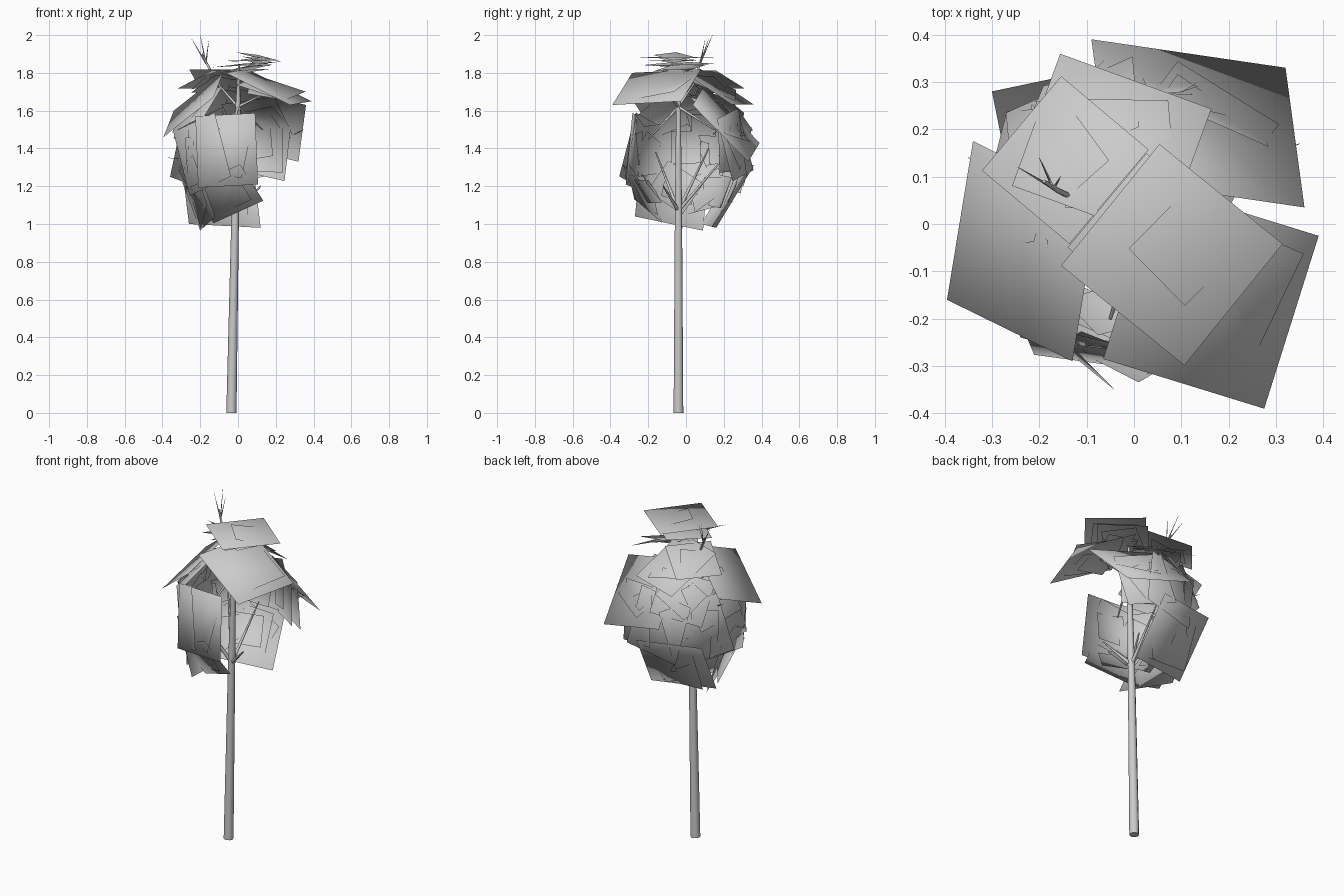
import bpy, math, random
from mathutils import Vector, Matrix

if "Cube" in bpy.data.objects:
    bpy.data.objects.remove(bpy.data.objects["Cube"])

random.seed(11)
R = math.radians
mat = bpy.data.materials.new("light grey")
mat.diffuse_color = (0.6, 0.6, 0.6, 1)
mat.use_nodes = True
mat.node_tree.nodes["Principled BSDF"].inputs["Base Color"].default_value = mat.diffuse_color
CROWN = Vector((0, 0, 1.4))


def add_mesh(name, verts, faces):
    me = bpy.data.meshes.new(name)
    me.from_pydata(verts, [], faces)
    me.materials.append(mat)
    ob = bpy.data.objects.new(name, me)
    bpy.context.collection.objects.link(ob)
    return ob


def stick(name, pts, radii, sides=8):
    """Tapered tube along a path."""
    pts = [Vector(p) for p in pts]
    verts, faces = [], []
    for i, p in enumerate(pts):
        d = pts[min(i + 1, len(pts) - 1)] - pts[max(i - 1, 0)]
        q = Vector((0, 0, 1)).rotation_difference(d)
        for k in range(sides):
            a = 2 * math.pi * k / sides
            verts.append(p + q @ Vector((math.cos(a), math.sin(a), 0)) * radii[i])
    for i in range(len(pts) - 1):
        for k in range(sides):
            n = (k + 1) % sides
            faces.append((i * sides + k, i * sides + n, (i + 1) * sides + n, (i + 1) * sides + k))
    faces.append(tuple(reversed(range(sides))))
    faces.append(tuple(range(len(verts) - sides, len(verts))))
    ob = add_mesh(name, verts, faces)
    for f in ob.data.polygons:
        f.use_smooth = len(f.vertices) == 4
    return ob


def leaf_quads(name, c, u, v, jitter=1.0):
    """One large card (half axes u, v) with smaller, tilted cards cutting through it."""
    n = u.cross(v).normalized()
    if n.dot(c - CROWN) < 0:
        v, n = -v, -n
    verts, faces = [], []
    for i, s in enumerate((1, 0.72, 0.6, 0.45)):
        j = 0 if i == 0 else jitter
        rnd = lambda a: j * random.uniform(-a, a)
        rot = (Matrix.Rotation(R(rnd(12)), 3, u) @ Matrix.Rotation(R(rnd(12)), 3, v)
               @ Matrix.Rotation(R(rnd(35)), 3, n))
        cc = c - n * (0.012 * i) + Vector((rnd(.03), rnd(.03), rnd(.03)))
        a, b = rot @ u * s, rot @ v * s
        faces.append(tuple(range(len(verts), len(verts) + 4)))
        verts += [cc - a - b, cc + a - b, cc + a + b, cc - a + b]
    ob = add_mesh(name, verts, faces)
    # soft crown shading: normals point away from the crown centre
    for f in ob.data.polygons:
        f.use_smooth = True
    ob.data.normals_split_custom_set_from_vertices([(p - CROWN).normalized() for p in verts])


def leaf_cluster(name, x, y, z, az, el, w, h, spin, jitter=1.0):
    """Cluster facing (azimuth, elevation)."""
    az, el = R(az), R(el)
    n = Vector((math.cos(az) * math.cos(el), math.sin(az) * math.cos(el), math.sin(el)))
    u = Vector((-math.sin(az), math.cos(az), 0))
    rot = Matrix.Rotation(R(spin), 3, n)
    leaf_quads(name, Vector((x, y, z)), rot @ u * (w / 2), rot @ n.cross(u) * (h / 2), jitter)


def corner_cluster(name, p, q, s):
    """Cluster given by one corner and its two neighbours."""
    p, q, s = Vector(p), Vector(q), Vector(s)
    leaf_quads(name, (q + s) / 2, (q - p) / 2, (s - p) / 2)


# trunk
stick("trunk", [(-.035, -.04, 0), (-.015, -.04, 1.05), (0, -.04, 1.63), (.005, -.04, 1.84)],
      [.027, .02, .013, .005], 10)

# branches inside the crown
fork = (-.014, -.04, 1.07)
for tip in ((-.17, -.16, 1.38), (.12, -.12, 1.2), (-.15, .12, 1.4), (.0, .2, 1.35)):
    stick("branch", [fork, tip], [.011, .004], 6)
high = (0, -.04, 1.62)
for tip in ((.13, .15, 1.5), (-.05, -.2, 1.45), (-.13, .06, 1.77), (.16, -.1, 1.7)):
    stick("upper_branch", [high, tip], [.008, .004], 6)

# twig poking out of the top
stick("top_twig", [(-.12, .05, 1.76), (-.16, .07, 1.84), (-.19, .09, 1.9)], [.006, .006, .004], 5)
for tip in ((-.245, .12, 1.98), (-.2, .14, 2.0), (-.155, .1, 1.97)):
    stick("twig_fork", [(-.17, .075, 1.85), tip], [.004, .0008], 4)
for tip in ((-.37, -.04, 1.35), (-.35, .14, 1.56), (.35, .17, 1.5)):
    stick("side_twig", [Vector(tip) * .85 + Vector((0, 0, .2)), tip], [.003, .0008], 4)

# crown cap: x, y, z, azimuth, elevation, width, height, spin, jitter
for row in (
    (.08, -.065, 1.882, 0, 89, .335, .33, 51, .25),
    (.1, -.06, 1.888, 20, 78, .17, .15, 25, .3),
    (.05, -.04, 1.845, 200, 85, .28, .26, 30, .5),
):
    leaf_cluster("crown_cap_leaves", *row)

# sloping skirt below the cap
leaf_cluster("crown_skirt_leaves", -.047, .162, 1.725, 70, 58, .34, .35, 0, .7)
leaf_cluster("crown_skirt_leaves", -.145, .135, 1.765, 140, 68, .26, .26, 0, .7)
for p, q, s in (
    ((-.395, -.16, 1.46), (-.34, .175, 1.6), (-.13, -.29, 1.67)),
    ((.32, .33, 1.33), (.36, .035, 1.63), (-.09, .39, 1.43)),
    ((.39, -.025, 1.65), (.275, -.39, 1.63), (.05, .08, 1.82)),
):
    corner_cluster("crown_skirt_leaves", p, q, s)

# crown sides, open toward the front right
for row in (
    (-.06, -.28, 1.39, 262, 5, .32, .38, 3),
    (-.19, -.22, 1.37, 230, 2, .3, .36, 20),
    (-.27, -.02, 1.38, 182, 2, .34, .38, -10),
    (-.21, .2, 1.38, 136, 2, .34, .36, 15),
    (-.02, .29, 1.4, 95, 6, .32, .36, -12),
    (.14, .26, 1.42, 64, 10, .28, .34, 12),
    (-.24, .1, 1.54, 160, 28, .3, .26, 12),
    (-.13, .22, 1.57, 122, 32, .3, .26, -15),
):
    leaf_cluster("crown_side_leaves", *row)

# underside of the crown
leaf_cluster("crown_base_leaves", -.06, -.23, 1.16, 255, -28, .32, .24, 25)
leaf_cluster("crown_base_leaves", -.19, .13, 1.2, 145, -22, .28, .26, -14)
for p, q, s in (
    ((.12, .16, .98), (-.26, .08, 1.0), (.08, .36, 1.31)),
    ((-.2, .09, .965), (-.12, -.27, 1.04), (-.32, .12, 1.29)),
):
    corner_cluster("crown_base_leaves", p, q, s)
